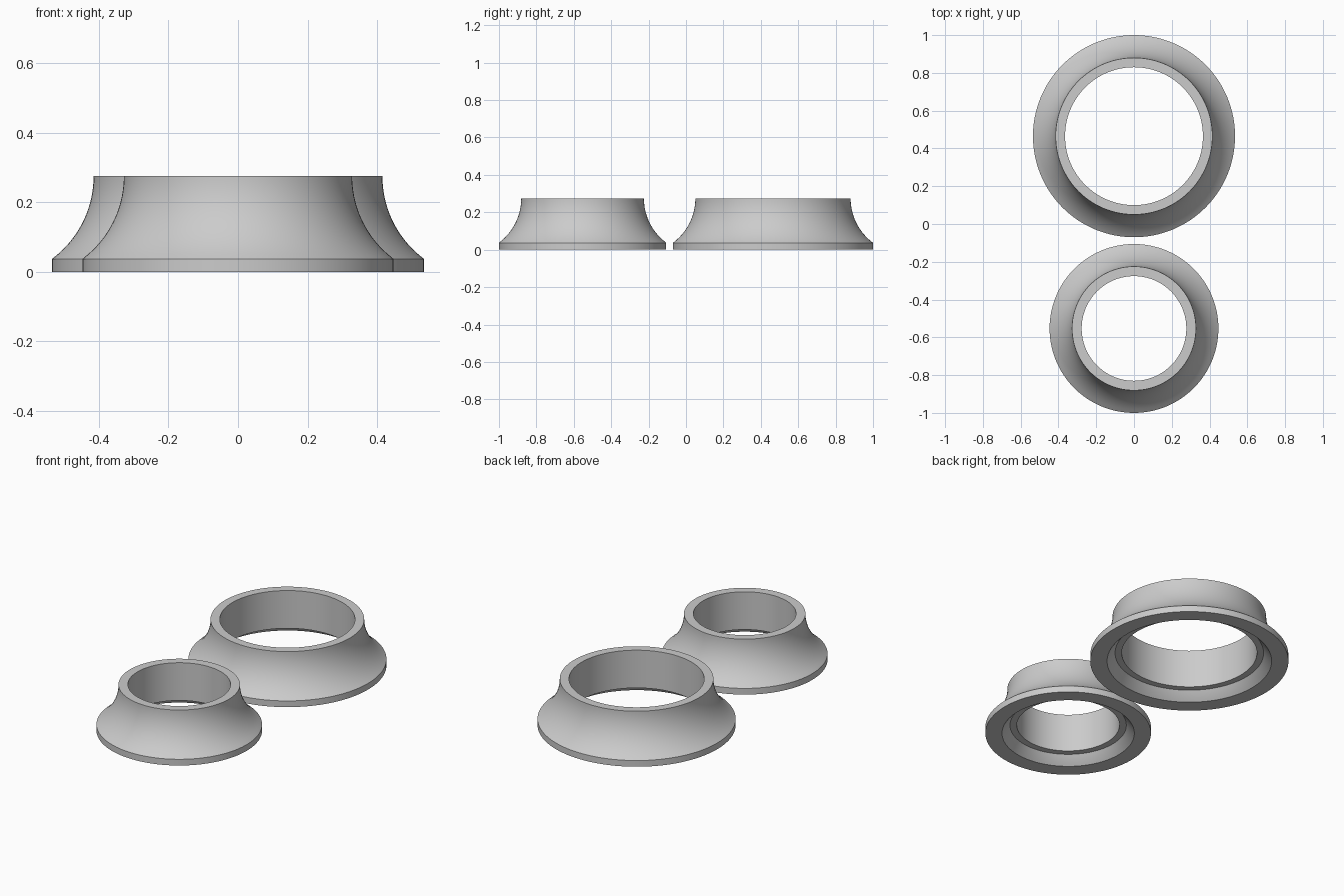
import bpy, bmesh, math

cube = bpy.data.objects.get("Cube")
if cube:
    bpy.data.objects.remove(cube, do_unlink=True)

HEIGHT = 0.275        # overall height of both rings
RIM = 0.037           # height of the straight foot rim
LIP = 0.05            # height of the recessed lower lip
SWEEP = 0.296         # radius of the outer concave flare
UNDER = 0.383         # radius of the concentric flare underneath
SEGMENTS = 128

grey = bpy.data.materials.new("plain grey")
grey.diffuse_color = (0.6, 0.6, 0.6, 1)
grey.use_nodes = True
grey.node_tree.nodes["Principled BSDF"].inputs["Base Color"].default_value = (0.6, 0.6, 0.6, 1)


def flare(centre_r, radius, z_start, z_end, steps):
    """Points on a concave arc whose centre lies outside, level with the top."""
    start = math.asin((HEIGHT - z_start) / radius)
    end = math.asin((HEIGHT - z_end) / radius)
    angles = [start + (end - start) * i / steps for i in range(steps + 1)]
    return [(centre_r - radius * math.cos(a), HEIGHT - radius * math.sin(a)) for a in angles]


def flared_ring(name, y, foot_r, neck_r, bore_r):
    centre_r = neck_r + SWEEP
    # Closed cross-section: foot rim, outer flare, bore, lip and under flare
    profile = [(foot_r, 0), (foot_r, RIM)]
    profile += flare(centre_r, SWEEP, RIM, HEIGHT, 20)[1:]
    profile += [(bore_r, HEIGHT), (bore_r, LIP)]
    profile += flare(centre_r, UNDER, LIP, 0, 6)

    bm = bmesh.new()
    rings = []
    for i in range(SEGMENTS):
        a = math.tau * i / SEGMENTS
        rings.append([bm.verts.new((r * math.cos(a), r * math.sin(a), z)) for r, z in profile])
    for i, ring in enumerate(rings):
        following = rings[(i + 1) % SEGMENTS]
        for j in range(len(profile)):
            k = (j + 1) % len(profile)
            bm.faces.new((ring[j], following[j], following[k], ring[k]))
    bmesh.ops.recalc_face_normals(bm, faces=bm.faces)
    mesh = bpy.data.meshes.new(name)
    bm.to_mesh(mesh)
    bm.free()
    mesh.materials.append(grey)

    obj = bpy.data.objects.new(name, mesh)
    obj.location.y = y
    bpy.context.collection.objects.link(obj)
    bpy.ops.object.select_all(action="DESELECT")
    obj.select_set(True)
    bpy.context.view_layer.objects.active = obj
    bpy.ops.object.shade_smooth_by_angle(angle=math.radians(25))


# Large ring at the back, small ring at the front
flared_ring("large_flared_ring", 0.465, 0.535, 0.415, 0.365)
flared_ring("small_flared_ring", -0.553, 0.447, 0.328, 0.277)
